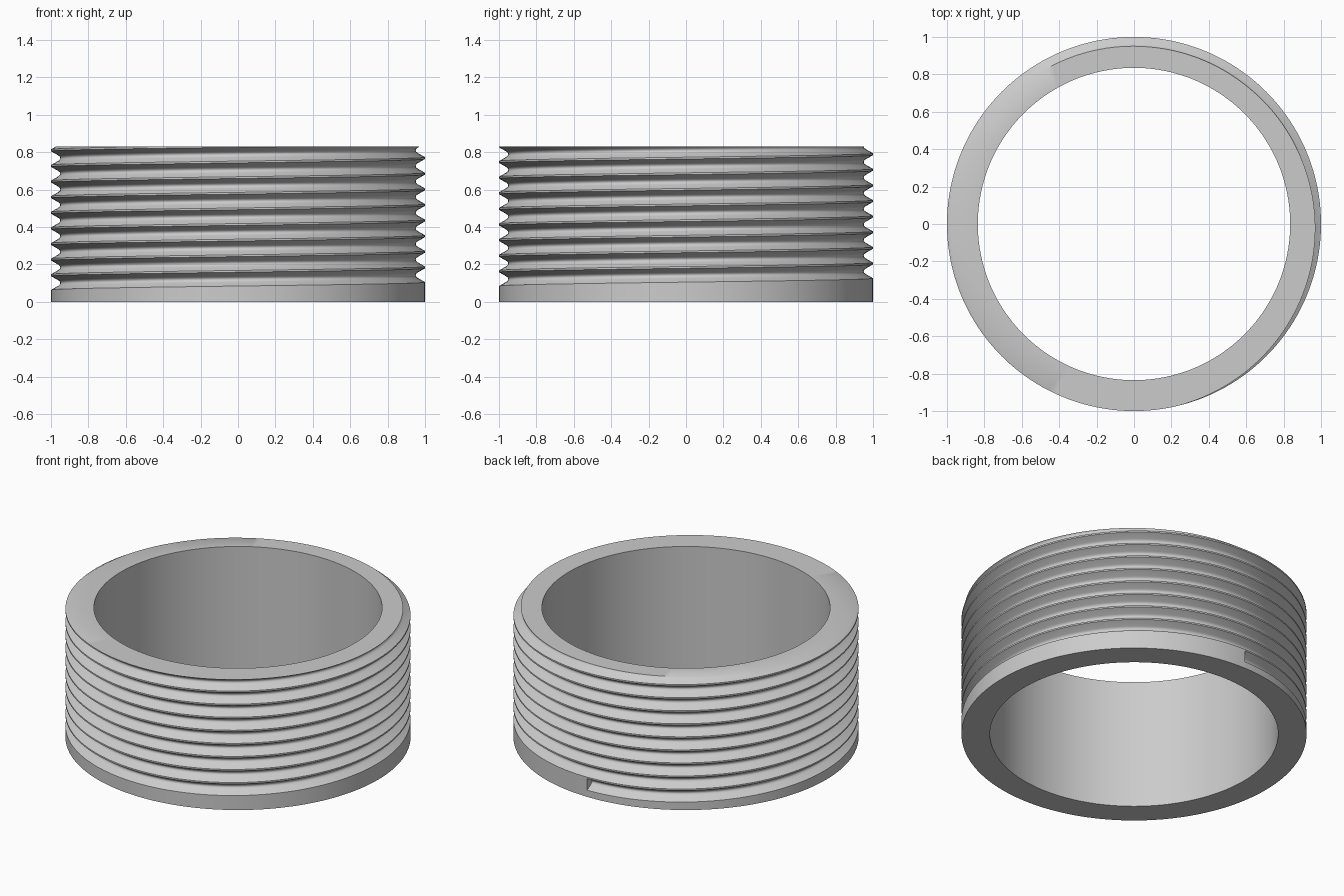
import bpy, bmesh, math

cube = bpy.data.objects.get("Cube")
if cube:
    bpy.data.objects.remove(cube, do_unlink=True)

HEIGHT, INNER, OUTER = 0.83, 0.835, 1.0
PITCH, START_Z, TURNS = 0.0835, 0.08, 10
COLUMNS = 160
# Groove half-profile: distance from groove centre, radius
GROOVE = [(0.0, 0.95), (0.008, 0.953), (0.015, 0.9615), (0.037, OUTER)]
OFFSETS = [-d for d, r in reversed(GROOVE)] + [d for d, r in GROOVE[1:]]


def thread_radius(z, centre):
    """Radius of the outer wall at height z; plain below the first groove."""
    if z < centre - PITCH / 2:
        return OUTER
    d = abs((z - centre + PITCH / 2) % PITCH - PITCH / 2)
    for (d0, r0), (d1, r1) in zip(GROOVE, GROOVE[1:]):
        if d <= d1:
            return r0 + (r1 - r0) * (d - d0) / (d1 - d0)
    return OUTER


def section(turn):
    """Closed radial section (radius, z) at a fraction of one turn."""
    centre = START_Z + PITCH * turn
    pts = [(INNER, 0), (OUTER, 0)]
    for k in range(TURNS):
        for off in OFFSETS:
            z = min(centre + k * PITCH + off, HEIGHT)
            pts.append((thread_radius(z, centre), z))
    pts += [(thread_radius(HEIGHT, centre), HEIGHT), (INNER, HEIGHT)]
    return pts


# Threaded ring: sweep the rising section one full turn, starting at the back
bm = bmesh.new()
columns = []
for i in range(COLUMNS + 1):
    a = math.pi / 2 + 2 * math.pi * i / COLUMNS
    columns.append([bm.verts.new((r * math.cos(a), r * math.sin(a), z))
                    for r, z in section(i / COLUMNS)])
for a, b in zip(columns, columns[1:]):
    for j in range(len(a)):
        n = (j + 1) % len(a)
        bm.faces.new((a[j], b[j], b[n], a[n]))

# Flat end wall where the groove begins
bm.faces.new(columns[0][2:2 + len(OFFSETS)])

bmesh.ops.remove_doubles(bm, verts=bm.verts, dist=1e-5)
bmesh.ops.dissolve_degenerate(bm, edges=bm.edges, dist=1e-5)
bmesh.ops.recalc_face_normals(bm, faces=bm.faces)

mesh = bpy.data.meshes.new("threaded_ring")
bm.to_mesh(mesh)
bm.free()
ring = bpy.data.objects.new("threaded_ring", mesh)
bpy.context.collection.objects.link(ring)

# Plain grey material
grey = bpy.data.materials.new("light_grey")
grey.use_nodes = True
colour = (0.6, 0.6, 0.6, 1)
grey.diffuse_color = colour
grey.node_tree.nodes["Principled BSDF"].inputs["Base Color"].default_value = colour
mesh.materials.append(grey)

bpy.ops.object.select_all(action='DESELECT')
ring.select_set(True)
bpy.context.view_layer.objects.active = ring
bpy.ops.object.shade_smooth_by_angle(angle=math.radians(45))
